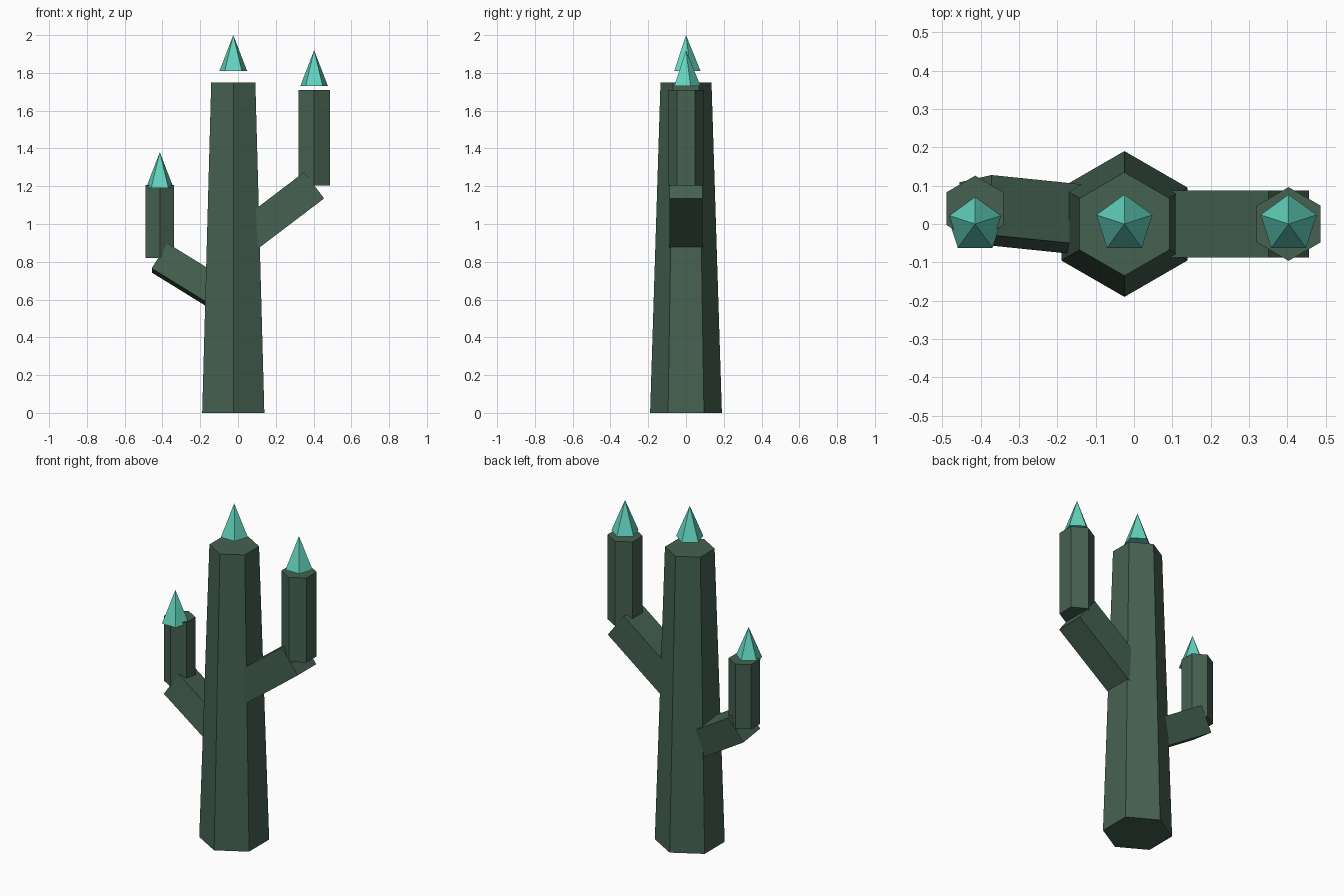
import bpy, bmesh, math
from mathutils import Vector, Matrix

if "Cube" in bpy.data.objects:
    bpy.data.objects.remove(bpy.data.objects["Cube"])


def material(name, rgb):
    m = bpy.data.materials.new(name)
    m.diffuse_color = (*rgb, 1)
    m.use_nodes = True
    m.node_tree.nodes["Principled BSDF"].inputs["Base Color"].default_value = m.diffuse_color
    return m


GREEN = material("dark cactus green", (0.060, 0.120, 0.083))
TEAL = material("teal crystal", (0.125, 0.66, 0.52))


def finish(name, bm, mat):
    bmesh.ops.recalc_face_normals(bm, faces=bm.faces)
    mesh = bpy.data.meshes.new(name)
    bm.to_mesh(mesh)
    bm.free()
    mesh.materials.append(mat)
    obj = bpy.data.objects.new(name, mesh)
    bpy.context.collection.objects.link(obj)
    return obj


def column(name, sides, base, height, r1, r2, mat):
    """Upright prism, frustum or (r2 = 0) spike with one corner towards +y."""
    bm = bmesh.new()
    base = Vector(base)

    def ring(r, z):
        return [bm.verts.new(base + Vector((r * math.sin(a), r * math.cos(a), z)))
                for a in (math.tau * i / sides for i in range(sides))]

    low = ring(r1, 0)
    bm.faces.new(low)
    if r2:
        high = ring(r2, height)
        bm.faces.new(high)
    else:
        tip = bm.verts.new(base + Vector((0, 0, height)))
    for i in range(sides):
        j = (i + 1) % sides
        bm.faces.new((low[i], low[j], high[j], high[i]) if r2 else (low[i], low[j], tip))
    return finish(name, bm, mat)


def branch(name, start, end, side, roll):
    """Square beam from start to end, rolled about its own axis."""
    start, end = Vector(start), Vector(end)
    d = (end - start).normalized()
    u = Vector((0, 0, 1)).cross(d).normalized()
    w = d.cross(u)
    rot = Matrix((u, w, d)).transposed().to_4x4() @ Matrix.Rotation(roll, 4, 'Z')
    size = Matrix.Diagonal((side, side, (end - start).length, 1))
    bm = bmesh.new()
    bmesh.ops.create_cube(bm, size=1, matrix=Matrix.Translation((start + end) / 2) @ rot @ size)
    return finish(name, bm, GREEN)


# Trunk
column("trunk", 6, (-0.025, 0, 0), 1.75, 0.19, 0.135, GREEN)
column("trunk_spike", 5, (-0.025, 0, 1.81), 0.19, 0.077, 0, TEAL)

# Arms: slanted beam, upright hexagonal part, spike
arms = [
    # name, beam start z, elbow, top z, radius, beam side, roll, spike base z
    ("right", 0.88, (0.403, 0, 1.205), 1.71, 0.096, 0.175, 0, 1.73),
    ("left", 0.58, (-0.414, 0.04, 0.82), 1.206, 0.086, 0.158, math.radians(10), 1.19),
]
for name, z0, elbow, top, r, side, roll, spike_z in arms:
    branch(name + "_branch", (-0.025, 0, z0), elbow, side, roll)
    column(name + "_arm", 6, elbow, top - elbow[2], r, r, GREEN)
    column(name + "_spike", 5, (elbow[0], 0, spike_z), 0.19, 0.077, 0, TEAL)
